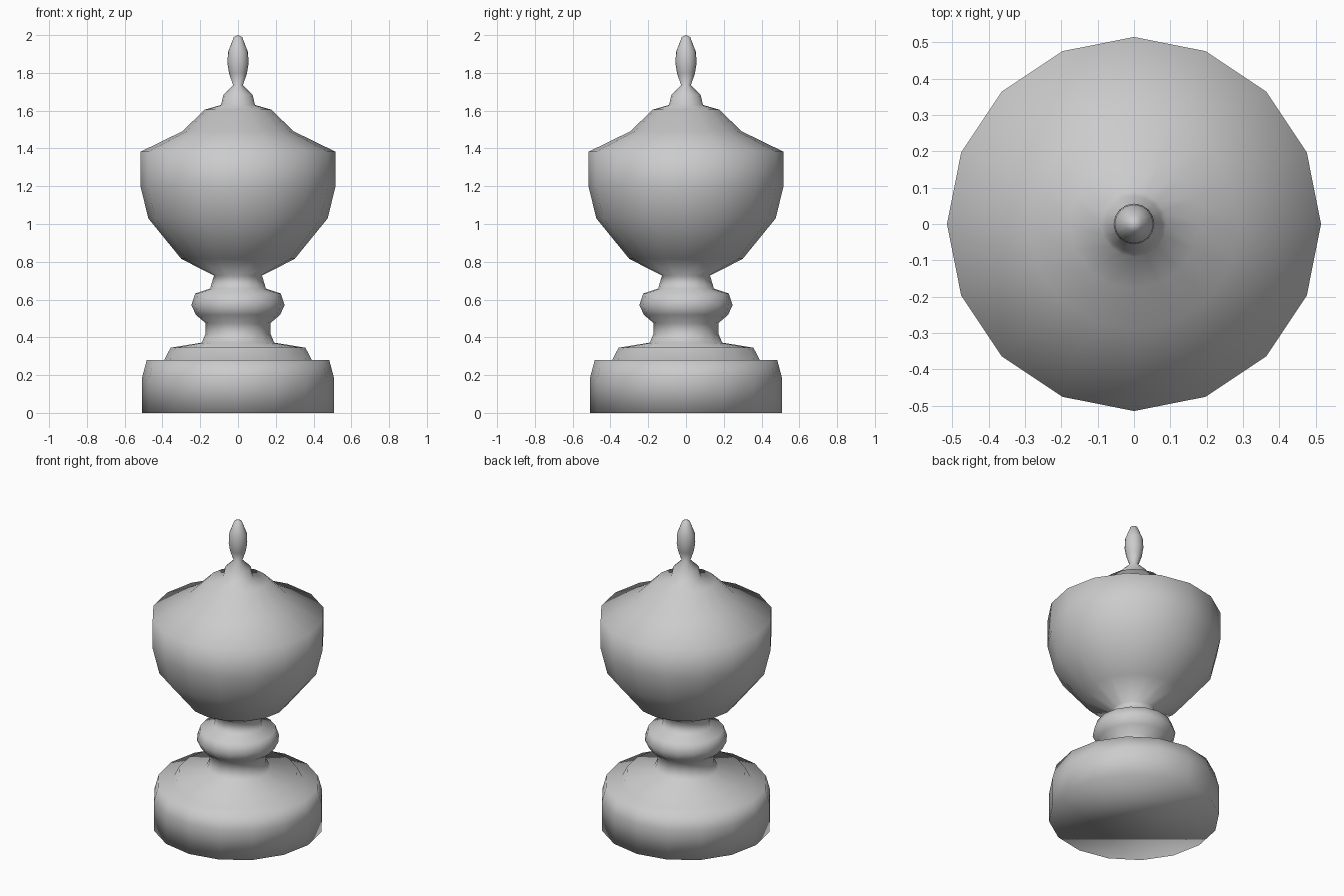
import bpy, bmesh
from math import cos, sin, tau

if "Cube" in bpy.data.objects:
    bpy.data.objects.remove(bpy.data.objects["Cube"])

SIDES = 16

# Turned profile (radius, height), bottom to top
plinth = [(0.507, 0.0), (0.507, 0.19), (0.483, 0.28), (0.39, 0.281), (0.357, 0.345)]
stem = [(0.192, 0.372), (0.171, 0.42), (0.171, 0.475), (0.222, 0.518), (0.247, 0.57),
        (0.226, 0.632), (0.148, 0.658), (0.127, 0.727)]
bowl = [(0.30, 0.815), (0.475, 1.03), (0.515, 1.195), (0.515, 1.383)]
lid = [(0.292, 1.492), (0.178, 1.605), (0.09, 1.63), (0.077, 1.685)]
finial = [(0.026, 1.735), (0.048, 1.80), (0.056, 1.85), (0.053, 1.91), (0.022, 1.99)]


def lathe(name, profile, tip):
    """Revolve a profile round z, with a flat bottom and a pointed top."""
    bm = bmesh.new()
    rings = [[bm.verts.new((r * cos(tau * i / SIDES), r * sin(tau * i / SIDES), z))
              for i in range(SIDES)] for r, z in profile]
    for low, high in zip(rings, rings[1:]):
        for i in range(SIDES):
            j = (i + 1) % SIDES
            bm.faces.new((low[i], low[j], high[j], high[i]))
    bm.faces.new(rings[0][::-1])
    top = bm.verts.new((0, 0, tip))
    for i in range(SIDES):
        bm.faces.new((rings[-1][i], rings[-1][(i + 1) % SIDES], top))
    for f in bm.faces:
        f.smooth = True
    mesh = bpy.data.meshes.new(name)
    bm.to_mesh(mesh)
    bm.free()
    obj = bpy.data.objects.new(name, mesh)
    bpy.context.collection.objects.link(obj)
    return obj


# One continuous smooth-shaded turned urn
lathe("lidded_urn", plinth + stem + bowl + lid + finial, 2.0)
